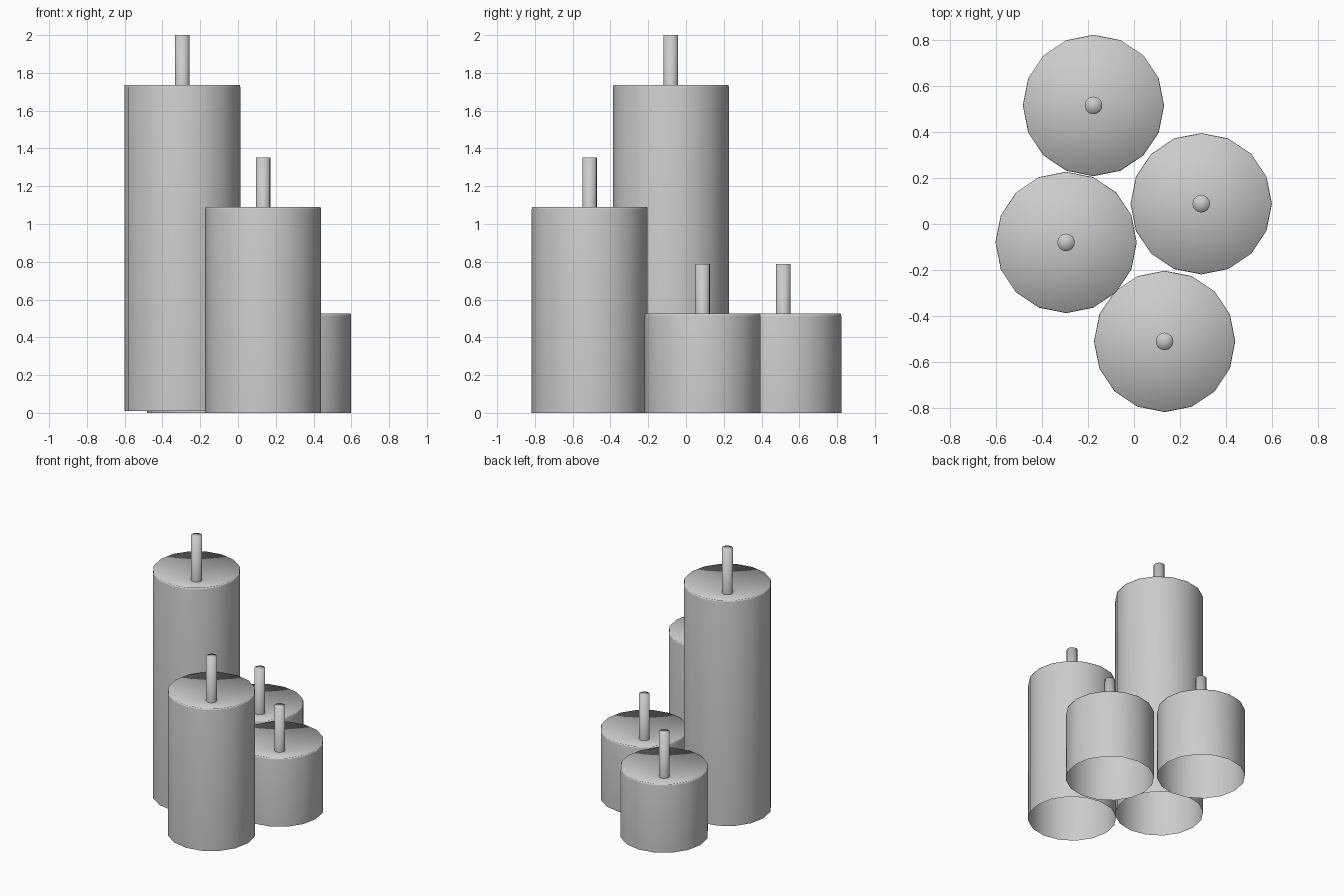
import bpy, bmesh, math

if "Cube" in bpy.data.objects:
    bpy.data.objects.remove(bpy.data.objects["Cube"])

SIDES = 16
R = 0.307        # candle radius
WICK_R = 0.038
DIP = 0.09       # depth of the melted hollow


def lathe(name, profile, loc):
    """Revolve (radius, z) points; a radius of 0 closes with one vertex."""
    bm = bmesh.new()
    rings = []
    for r, z in profile:
        if r == 0:
            rings.append([bm.verts.new((0, 0, z))])
        else:
            rings.append([bm.verts.new((r * math.cos(2 * math.pi * i / SIDES),
                                        r * math.sin(2 * math.pi * i / SIDES), z))
                          for i in range(SIDES)])
    for a, b in zip(rings, rings[1:]):
        for i in range(SIDES):
            j = (i + 1) % SIDES
            if len(b) == 1:
                f = bm.faces.new((a[i], a[j], b[0]))
            else:
                f = bm.faces.new((a[i], a[j], b[j], b[i]))
            f.smooth = True
    mesh = bpy.data.meshes.new(name)
    bm.to_mesh(mesh)
    bm.free()
    ob = bpy.data.objects.new(name, mesh)
    ob.location = loc
    bpy.context.collection.objects.link(ob)
    return ob


# name, x, y, bottom, rim height
candles = [
    ("tall", -0.295, -0.08, 0.01, 1.737),
    ("medium", 0.133, -0.51, 0.0, 1.09),
    ("short_right", 0.292, 0.088, 0.0, 0.525),
    ("short_back", -0.176, 0.515, 0.0, 0.525),
]

for name, x, y, base, top in candles:
    # wax body: open underneath, tight rim, shallow hollow on top
    lathe(name + "_candle", [(R, base), (R, top - 0.012), (R - 0.003, top),
                             (0, top - DIP)], (x, y, 0))
    # wick standing in the hollow
    lathe(name + "_wick", [(WICK_R, top - DIP), (WICK_R, top + 0.263),
                           (0, top + 0.263)], (x, y, 0))
